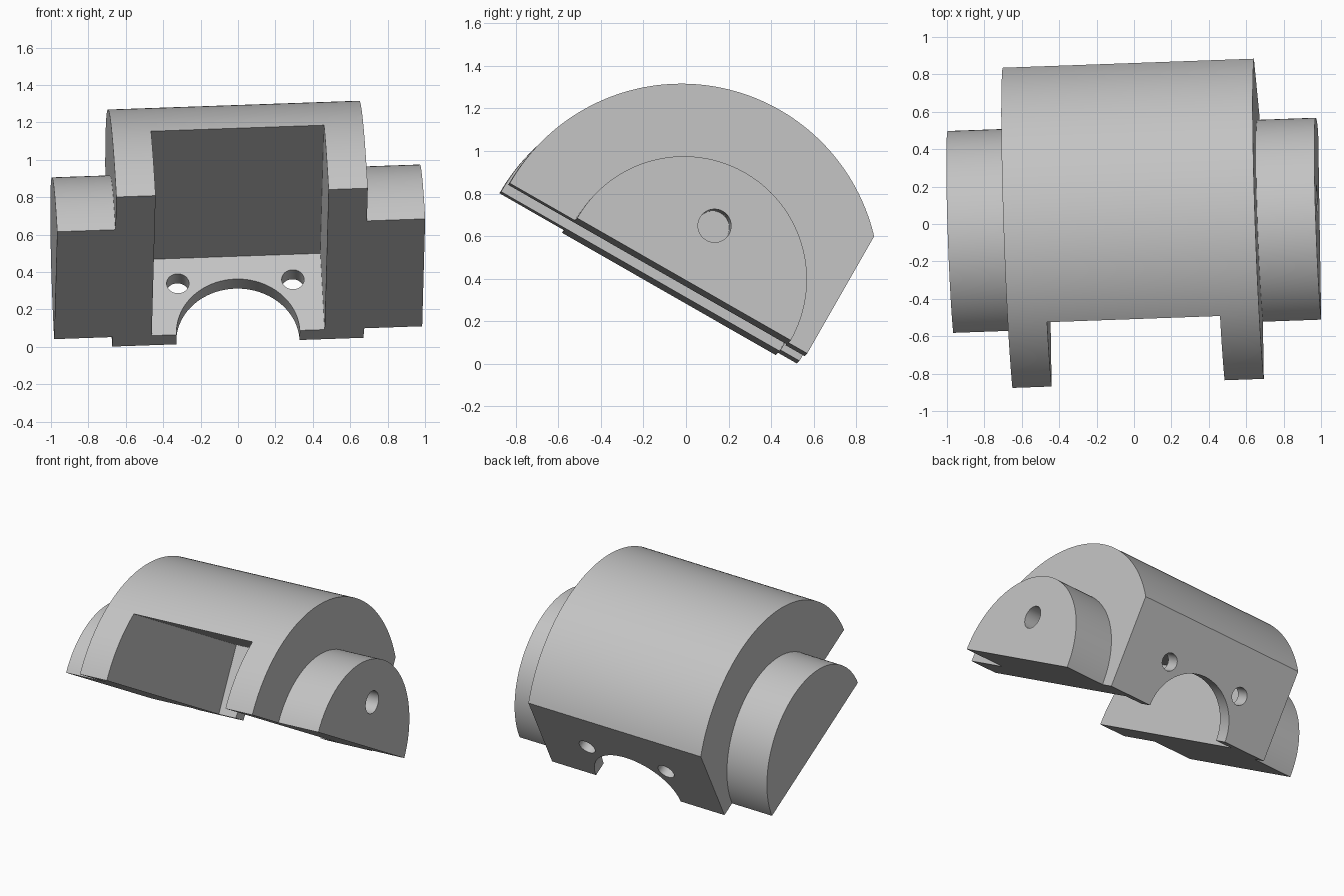
import bpy, bmesh
from math import sin, cos, pi, acos
from mathutils import Vector, Matrix

cube = bpy.data.objects.get("Cube")
if cube:
    bpy.data.objects.remove(cube, do_unlink=True)

grey = bpy.data.materials.new("plain grey")
grey.use_nodes = True
colour = (0.55, 0.55, 0.55, 1)
grey.diffuse_color = colour
grey.node_tree.nodes["Principled BSDF"].inputs["Base Color"].default_value = colour

# Tilted part frame: X along the drum, Y across the split face, Z away from it
axis = Vector((1, 0.036, 0.035)).normalized()
across = Vector((0, 0.868, -0.496))
across = (across - axis * across.dot(axis)).normalized()
FRAME = Matrix((axis, across, axis.cross(across))).transposed().to_4x4()
FRAME.translation = (0.009, -0.045, 0.363)

R_DRUM, R_JOURNAL = 0.93, 0.578
HALF_DRUM, HALF_LENGTH = 0.673, 0.985
BACK, WALL = 0.68, 0.577      # outer and inner side of the back wall


def arc(radius, start, end, steps, centre=(0, 0)):
    return [(centre[0] + radius * cos(start + (end - start) * i / steps),
             centre[1] + radius * sin(start + (end - start) * i / steps))
            for i in range(steps + 1)]


def circle(radius, centre, steps=48):
    return arc(radius, 0, 2 * pi, steps, centre)[:-1]


def prism(name, outline, start, end, along="X"):
    """Extrude a closed outline along the frame's X or Y direction."""
    bm = bmesh.new()
    if along == "X":
        points = [(start, p, q) for p, q in outline]
        offset = (end - start, 0, 0)
    else:
        points = [(p, start, q) for p, q in outline]
        offset = (0, end - start, 0)
    face = bm.faces.new([bm.verts.new(p) for p in points])
    result = bmesh.ops.extrude_face_region(bm, geom=[face])
    moved = [g for g in result["geom"] if isinstance(g, bmesh.types.BMVert)]
    bmesh.ops.translate(bm, verts=moved, vec=offset)
    bmesh.ops.recalc_face_normals(bm, faces=bm.faces)
    mesh = bpy.data.meshes.new(name)
    bm.to_mesh(mesh)
    bm.free()
    mesh.transform(FRAME)
    mesh.materials.append(grey)
    obj = bpy.data.objects.new(name, mesh)
    bpy.context.collection.objects.link(obj)
    return obj


def activate(obj):
    bpy.ops.object.select_all(action="DESELECT")
    obj.select_set(True)
    bpy.context.view_layer.objects.active = obj


def cut(target, cutter):
    cutter.hide_render = True
    mod = target.modifiers.new("cut", "BOOLEAN")
    mod.operation, mod.solver, mod.object = "DIFFERENCE", "EXACT", cutter
    activate(target)
    bpy.ops.object.modifier_apply(modifier=mod.name)
    bpy.data.objects.remove(cutter, do_unlink=True)


# Half drum with a flat back
drum = prism("half_drum",
             arc(R_DRUM, acos(BACK / R_DRUM), pi, 96) + [(BACK, 0)],
             -HALF_DRUM, HALF_DRUM)

# Open pocket, shaft arch and two bolt holes
cut(drum, prism("pocket_cutter", [(-1.2, -0.2), (WALL, -0.2), (WALL, 0.47), (-1.2, 0.47)],
                -0.463, 0.463))
cut(drum, prism("arch_cutter", circle(0.33, (0, 0), 96), 0.5, 0.8, "Y"))
for side in (-1, 1):
    cut(drum, prism("bolt_cutter", circle(0.06, (side * 0.308, 0.315)), 0.5, 0.8, "Y"))

# Half-round journals on both ends
half_round = arc(R_JOURNAL, 0, pi, 96)
left_journal = prism("left_journal", half_round, HALF_DRUM, HALF_LENGTH)
right_journal = prism("right_journal", half_round, -HALF_LENGTH, -HALF_DRUM)

# Blind hole in the left end
cut(left_journal, prism("end_hole_cutter", circle(0.078, (0, 0.29)),
                        HALF_LENGTH - 0.25, HALF_LENGTH + 0.1))

for part in (drum, left_journal, right_journal):
    activate(part)
    bpy.ops.object.shade_smooth_by_angle()
